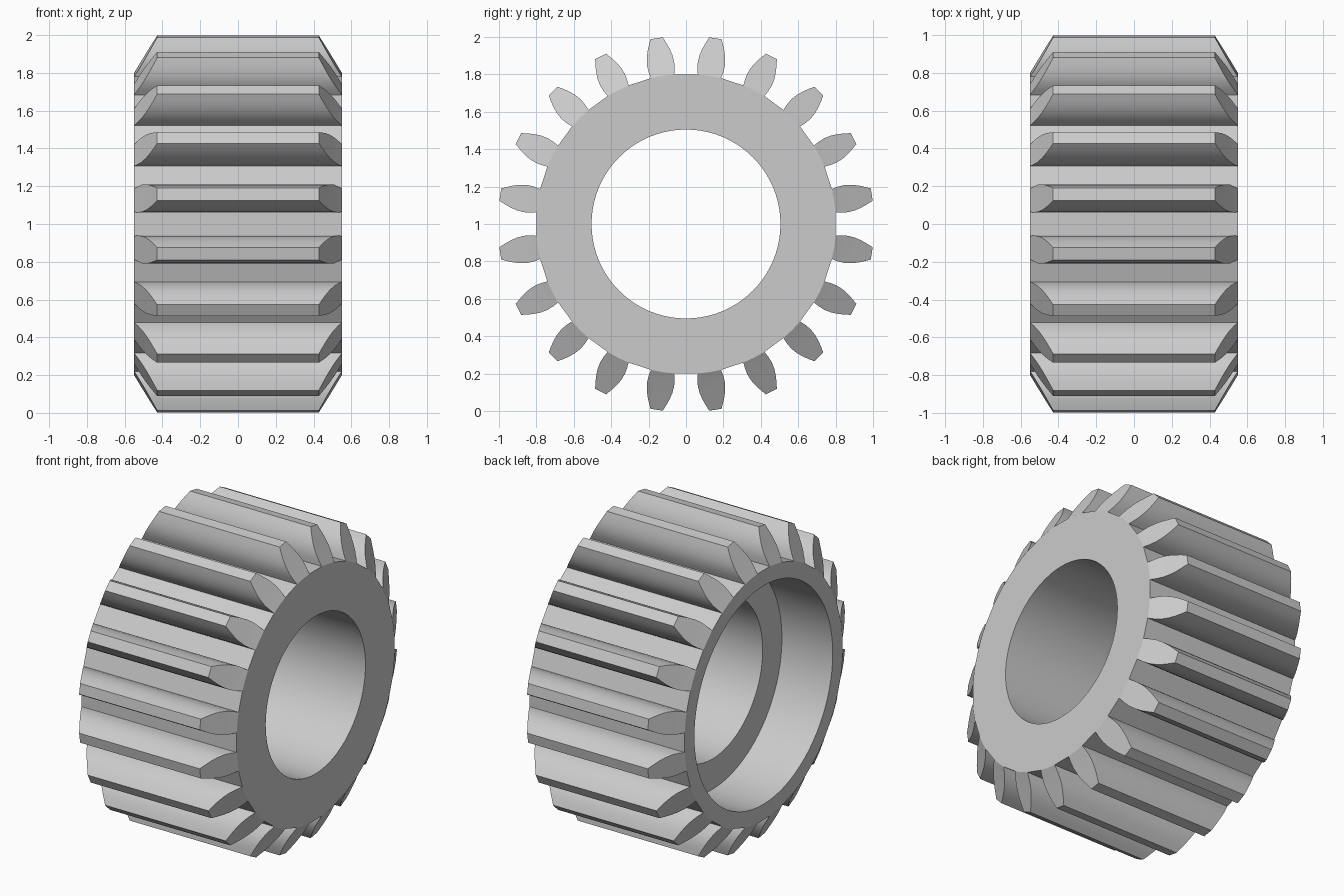
import bpy, bmesh
from math import radians, cos, sin, atan2
from mathutils import Vector

if "Cube" in bpy.data.objects:
    bpy.data.objects.remove(bpy.data.objects["Cube"], do_unlink=True)

TEETH = 20
HALF = 0.55          # half width of the gear
ROOT = 0.802         # radius at the foot of the teeth
BORE, POCKET = 0.505, 0.70
SHOULDER = -0.19     # where the pocket meets the bore
PITCH = radians(360 / TEETH)
# tooth flank: radius, half thickness
FLANK = [(ROOT, 0.063), (0.835, 0.070), (0.87, 0.0735), (0.91, 0.069),
         (0.945, 0.059), (0.975, 0.047), (1.006, 0.033)]

steel = bpy.data.materials.new("grey steel")
steel.use_nodes = True
colour = (0.6, 0.6, 0.6, 1)
steel.diffuse_color = colour
steel.node_tree.nodes["Principled BSDF"].inputs["Base Color"].default_value = colour

bm = bmesh.new()


def vert(x, radius, angle):
    return bm.verts.new((x, radius * cos(angle), 1 + radius * sin(angle)))


def end_x(radius):
    """Half length of a tooth at a radius, following the end chamfer."""
    return HALF - (radius - ROOT) * 0.6


def bridge(a, b):
    """Skin two closed loops of equal length."""
    n = len(a)
    for i in range(n):
        bm.faces.new((a[i], a[(i + 1) % n], b[(i + 1) % n], b[i]))


# teeth and the lands between them
rims = {-1: [], 1: []}
angles = []
root_half = atan2(FLANK[0][1], ROOT)
for t in range(TEETH):
    mid = (t + 0.5) * PITCH
    grid = {}
    for end in (-1, 1):
        for side in (-1, 1):
            grid[end, side] = [vert(end * end_x(r), r, mid + side * atan2(h, r))
                               for r, h in FLANK]
        foot = vert(end * HALF, ROOT, mid)
        left, right = grid[end, -1], grid[end, 1]
        # chamfered tooth end
        bm.faces.new((left[0], foot, right[0], right[1], left[1]))
        for i in range(1, len(FLANK) - 1):
            bm.faces.new((left[i], right[i], right[i + 1], left[i + 1]))
        # the land has a midpoint lying on its chord
        land = vert(end * HALF, ROOT * cos(PITCH / 2 - root_half), mid + PITCH / 2)
        rims[end] += [left[0], foot, right[0], land]
    angles += [mid - root_half, mid, mid + root_half, mid + PITCH / 2]
    for side in (-1, 1):
        a, b = grid[-1, side], grid[1, side]
        for i in range(len(FLANK) - 1):
            bm.faces.new((a[i], b[i], b[i + 1], a[i + 1]))
    bm.faces.new((grid[-1, -1][-1], grid[1, -1][-1], grid[1, 1][-1], grid[-1, 1][-1]))

count = len(angles)
for k in range(2, count, 4):
    for i in (k, k + 1):
        j = (i + 1) % count
        bm.faces.new((rims[-1][i], rims[1][i], rims[1][j], rims[-1][j]))

# end faces, bore, shoulder and pocket
loops = [rims[1]]
for x, r in ((HALF, BORE), (SHOULDER, BORE), (SHOULDER, POCKET), (-HALF, POCKET)):
    loops.append([vert(x, r, a) for a in angles])
loops.append(rims[-1])
for a, b in zip(loops, loops[1:]):
    bridge(a, b)

bmesh.ops.recalc_face_normals(bm, faces=bm.faces[:])
mesh = bpy.data.meshes.new("gear")
bm.to_mesh(mesh)
bm.free()
gear = bpy.data.objects.new("gear", mesh)
mesh.materials.append(steel)
bpy.context.collection.objects.link(gear)

bpy.ops.object.select_all(action='DESELECT')
gear.select_set(True)
bpy.context.view_layer.objects.active = gear
bpy.ops.object.shade_smooth_by_angle(angle=radians(30))
